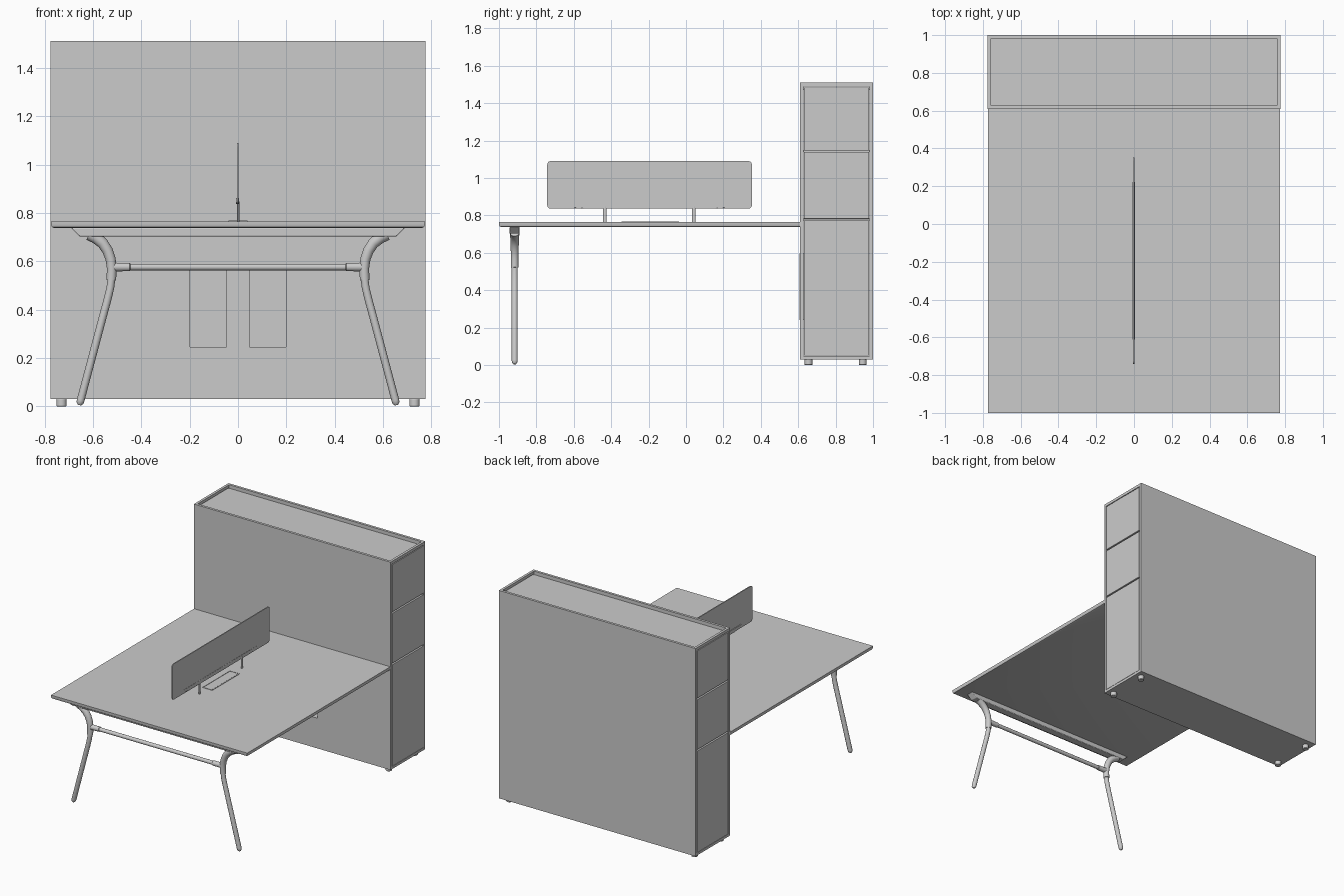
import bpy, bmesh, math
from mathutils import Vector

if "Cube" in bpy.data.objects:
    bpy.data.objects.remove(bpy.data.objects["Cube"])


def finish(bm, name, bevel=0, segments=2, smooth=True):
    me = bpy.data.meshes.new(name)
    bmesh.ops.recalc_face_normals(bm, faces=bm.faces[:])
    bm.to_mesh(me)
    bm.free()
    ob = bpy.data.objects.new(name, me)
    bpy.context.collection.objects.link(ob)
    if bevel:
        m = ob.modifiers.new("bevel", "BEVEL")
        m.width, m.segments = bevel, segments
    if smooth:
        bpy.ops.object.select_all(action='DESELECT')
        ob.select_set(True)
        bpy.context.view_layer.objects.active = ob
        bpy.ops.object.shade_smooth_by_angle(angle=math.radians(35))
    return ob


def add_box(bm, x0, x1, y0, y1, z0, z1):
    vs = bmesh.ops.create_cube(bm, size=1)["verts"]
    for v in vs:
        v.co = ((x0 + x1) / 2 + v.co.x * (x1 - x0),
                (y0 + y1) / 2 + v.co.y * (y1 - y0),
                (z0 + z1) / 2 + v.co.z * (z1 - z0))


def boxes(name, items, bevel=0):
    bm = bmesh.new()
    for b in items:
        add_box(bm, *b)
    return finish(bm, name, bevel, smooth=False)


def tube(name, pts, radii, n=20):
    """Sweep a circle along a path lying in the xz plane or along one axis."""
    bm = bmesh.new()
    pts = [Vector(p) for p in pts]
    rings = []
    for i, p in enumerate(pts):
        t = (pts[min(i + 1, len(pts) - 1)] - pts[max(i - 1, 0)]).normalized()
        side = Vector((0, 1, 0))
        up = t.cross(side).normalized()
        rings.append([bm.verts.new(p + radii[i] * (math.cos(a) * side + math.sin(a) * up))
                      for a in (2 * math.pi * k / n for k in range(n))])
    for a, b in zip(rings, rings[1:]):
        for k in range(n):
            bm.faces.new((a[k], a[(k + 1) % n], b[(k + 1) % n], b[k]))
    bm.faces.new(rings[0])
    bm.faces.new(rings[-1])
    return finish(bm, name)


def prism(name, outline, axis, lo, hi, bevel=0):
    """Extrude a 2D outline along x (outline = y,z) or y (outline = x,z)."""
    bm = bmesh.new()
    place = (lambda u, w, d: (d, u, w)) if axis == 'x' else (lambda u, w, d: (u, d, w))
    f = bm.faces.new([bm.verts.new(place(u, w, lo)) for u, w in outline])
    ext = bmesh.ops.extrude_face_region(bm, geom=[f])["geom"]
    for v in ext:
        if isinstance(v, bmesh.types.BMVert):
            v.co[0 if axis == 'x' else 1] = hi
    return finish(bm, name, bevel)


# Storage cabinet: front panel with two cut-outs, back panel, rim, shelves
W, F, B, T = 0.775, 0.61, 1.0, 1.51
P = 0.018
slots = [(-0.205, -0.042), (0.042, 0.205)]
z0, z1 = 0.24, 0.595
xs = [-W, slots[0][0], slots[0][1], slots[1][0], slots[1][1], W]
front = [(-W, W, F, F + P, 0.03, z0), (-W, W, F, F + P, z1, T)]
front += [(xs[i], xs[i + 1], F, F + P, z0, z1) for i in (0, 2, 4)]
boxes("cabinet_front_panel", front)
boxes("cabinet_back_panel", [(-W, W, B - P, B, 0.03, T)])
boxes("cabinet_bottom", [(-W, W, F + P, B - P, 0.03, 0.048)])
boxes("cabinet_top", [(-W + P, W - P, F + P, B - P, T - 0.04, T - 0.025)])
boxes("cabinet_shelves", [(-W + P, W - P, F + P, B - P, z, z + 0.012) for z in (0.772, 1.138)])
for s, side in ((-1, "left"), (1, "right")):
    xa, xb = sorted((s * W, s * (W - P)))
    boxes(side + "_rim", [(xa, xb, F + P, B - P, 1.49, T)])
    for i, (a, b) in enumerate(((0.05, 0.772), (0.782, 1.138), (1.148, 1.485))):
        boxes(f"{side}_door_{i + 1}", [(xa, xb, F + P + 0.003, B - P - 0.003, a, b)], 0.001)

# Cable recesses in the cabinet front, each a lined pocket
for i, (a, b) in enumerate(slots):
    d, t = F + 0.06, 0.006
    boxes(f"cable_recess_{i + 1}", [
        (a, b, d, d + t, z0, z1),
        (a, a + t, F - 0.002, d, z0, z1), (b - t, b, F - 0.002, d, z0, z1),
        (a + t, b - t, F - 0.002, d, z0, z0 + t), (a + t, b - t, F - 0.002, d, z1 - t, z1)])

# Cabinet feet
for i, (x, y) in enumerate((x, y) for x in (-0.73, 0.73) for y in (0.655, 0.945)):
    bm = bmesh.new()
    bmesh.ops.create_cone(bm, cap_ends=True, segments=20, radius1=0.021, radius2=0.021, depth=0.032)
    bmesh.ops.translate(bm, verts=bm.verts, vec=(x, y, 0.016))
    finish(bm, f"cabinet_foot_{i + 1}", 0.003)

# Desk top with chamfered underside
bm = bmesh.new()
add_box(bm, -0.773, 0.773, -1.0, F, 0.737, 0.765)
low = [e for e in bm.edges if all(v.co.z < 0.74 for v in e.verts)
       and not all(v.co.y > 0.6 for v in e.verts)]
bmesh.ops.bevel(bm, geom=low, offset=0.014, segments=2, profile=0.5, affect='EDGES')
finish(bm, "desk_top")

# Tapered beam under the front edge
prism("front_beam", [(-0.69, 0.738), (0.69, 0.738), (0.655, 0.702), (-0.655, 0.702)],
      'y', -0.943, -0.89, 0.004)

# Legs: curved upper bracket, straight lower tube, sleeve for the stretcher
Y = -0.916
for s, side in ((-1, "left"), (1, "right")):
    arc = [(0.615, 0.712), (0.588, 0.698), (0.56, 0.675), (0.54, 0.645),
           (0.527, 0.61), (0.522, 0.57), (0.524, 0.522)]
    tube(side + "_leg_bracket", [(s * x, Y, z) for x, z in arc],
         [0.026, 0.025, 0.023, 0.022, 0.021, 0.02, 0.02])
    leg = [(0.523, 0.53), (0.528, 0.49), (0.54, 0.44), (0.555, 0.385),
           (0.651, 0.024), (0.6535, 0.014), (0.656, 0.005)]
    tube(side + "_leg", [(s * x, Y, z) for x, z in leg],
         [0.016] * 5 + [0.0145, 0.007])
    tube(side + "_stretcher_sleeve", [(s * 0.445, Y, 0.576), (s * 0.448, Y, 0.576), (s * 0.52, Y, 0.576)],
         [0.014, 0.017, 0.018])
tube("stretcher", [(-0.47, Y, 0.576), (0.47, Y, 0.576)], [0.0135, 0.0135])

# Divider screen with rounded corners
r, ya, yb, za, zb = 0.018, -0.742, 0.352, 0.836, 1.09
outline = []
for cy, cz, a0 in ((yb - r, zb - r, 0), (ya + r, zb - r, 90), (ya + r, za + r, 180), (yb - r, za + r, 270)):
    for k in range(6):
        a = math.radians(a0 + 18 * k)
        outline.append((cy + r * math.cos(a), cz + r * math.sin(a)))
prism("screen", outline, 'x', -0.004, 0.003)

# Screen rail and posts
prism("screen_rail", [(-0.612, 0.842), (-0.612, 0.862), (0.222, 0.862), (0.222, 0.842),
                      (0.14, 0.836), (-0.53, 0.836)], 'x', -0.009, 0.004, 0.001)
for i, y in enumerate((-0.434, 0.042)):
    bm = bmesh.new()
    bmesh.ops.create_cone(bm, cap_ends=True, segments=16, radius1=0.009, radius2=0.009, depth=0.085)
    for v in bm.verts:
        v.co = (v.co.x * 0.5 + 0.001, v.co.y + y, v.co.z + 0.8055)
    finish(bm, f"screen_post_{i + 1}")

# Cable flap: thin frame and lid on the desk top
fx, y0, y1, t = 0.039, -0.345, -0.037, 0.004
boxes("cable_flap_frame", [
    (-fx, -fx + t, y0, y1, 0.762, 0.768), (fx - t, fx, y0, y1, 0.762, 0.768),
    (-fx + t, fx - t, y0, y0 + t, 0.762, 0.768), (-fx + t, fx - t, y1 - t, y1, 0.762, 0.768)])
boxes("cable_flap_lid", [(-fx + 0.006, fx - 0.006, y0 + 0.006, y1 - 0.006, 0.762, 0.767)])
